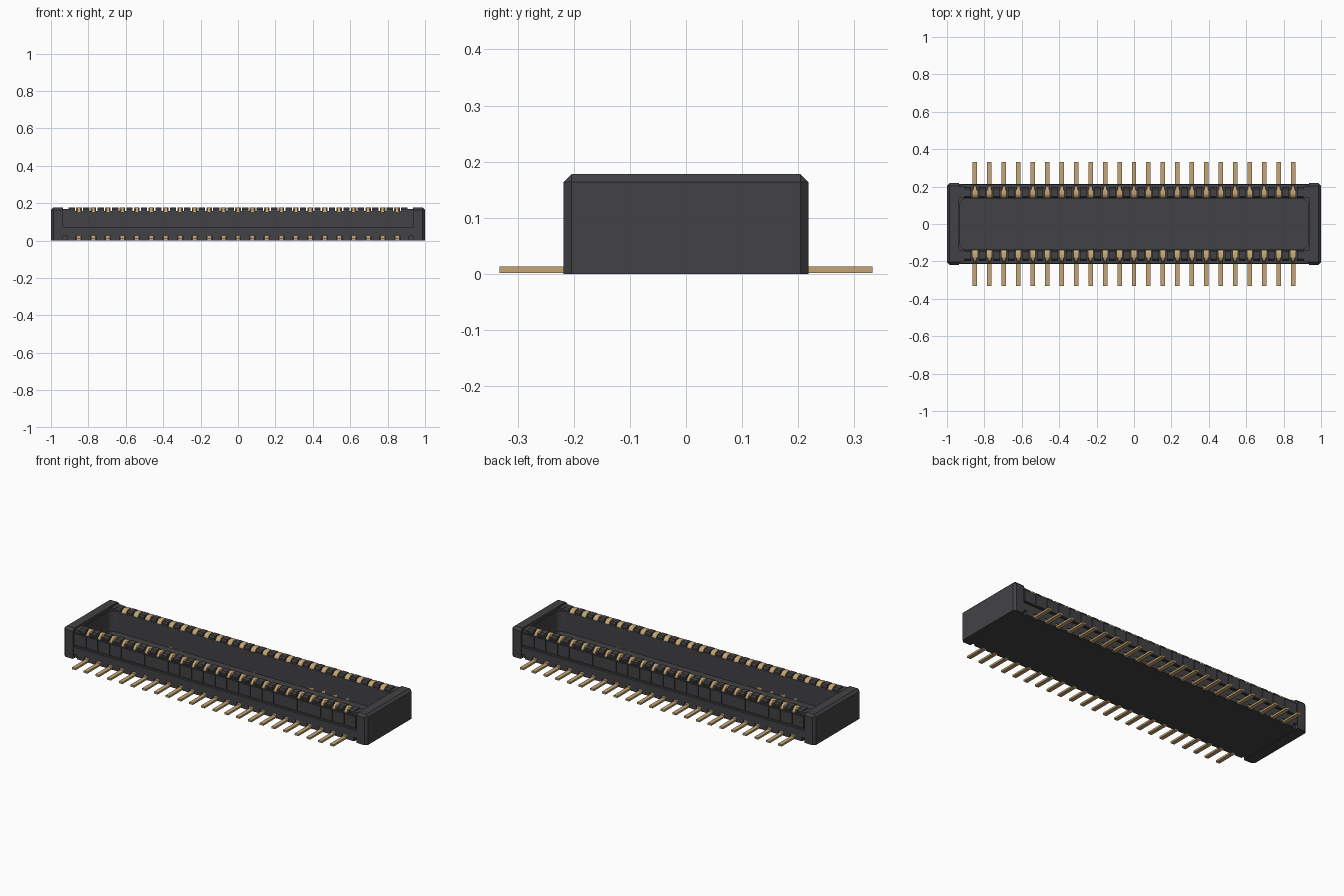
import bpy, bmesh, math
from mathutils import Vector

cube = bpy.data.objects.get("Cube")
if cube:
    bpy.data.objects.remove(cube, do_unlink=True)

COUNT, PITCH = 23, 0.0773
XS = [(i - (COUNT - 1) / 2) * PITCH for i in range(COUNT)]
GAPS = [(i - COUNT / 2) * PITCH for i in range(COUNT + 1)]


def material(name, color, rough):
    m = bpy.data.materials.new(name)
    m.use_nodes = True
    m.diffuse_color = (*color, 1)
    b = m.node_tree.nodes["Principled BSDF"]
    b.inputs["Base Color"].default_value = (*color, 1)
    b.inputs["Roughness"].default_value = rough
    return m


plastic = material("dark plastic", (0.055, 0.055, 0.06), 0.6)
gold = material("gold metal", (0.56, 0.38, 0.17), 0.5)


def finish(bm, name, mat):
    bmesh.ops.recalc_face_normals(bm, faces=bm.faces)
    mesh = bpy.data.meshes.new(name)
    bm.to_mesh(mesh)
    bm.free()
    mesh.materials.append(mat)
    ob = bpy.data.objects.new(name, mesh)
    bpy.context.collection.objects.link(ob)
    return ob


def add_box(bm, x0, x1, y0, y1, z0, z1):
    verts = bmesh.ops.create_cube(bm, size=1)["verts"]
    lo, hi = Vector((x0, y0, z0)), Vector((x1, y1, z1))
    for v in verts:
        v.co = Vector(((lo[i] + hi[i]) / 2 + v.co[i] * (hi[i] - lo[i]) for i in range(3)))
    return verts


def add_strip(bm, x, width, path, thick, side):
    """Sweep a bent metal strip along a (y, z) path, thickness to its left."""
    pts = [Vector(p) for p in path]
    other = []
    for i, p in enumerate(pts):
        d = (pts[min(i + 1, len(pts) - 1)] - pts[max(i - 1, 0)]).normalized()
        other.append(p + Vector((-d.y, d.x)) * thick)
    loop = pts + other[::-1]
    rings = [[bm.verts.new((x + s * width / 2, p.x * side, p.y)) for p in loop]
             for s in (-1, 1)]
    n, m = len(loop), len(pts)
    for i in range(n):
        j = (i + 1) % n
        bm.faces.new((rings[0][i], rings[0][j], rings[1][j], rings[1][i]))
    for ring in rings:
        for i in range(m - 1):
            bm.faces.new((ring[i], ring[i + 1], ring[n - 2 - i], ring[n - 1 - i]))
    return rings


def arc(cy, cz, r, a0, a1, steps=5):
    return [(cy + r * math.cos(math.radians(a0 + (a1 - a0) * t / steps)),
             cz + r * math.sin(math.radians(a0 + (a1 - a0) * t / steps)))
            for t in range(steps + 1)]


# Housing core with a rounded mating cavity
bm = bmesh.new()
add_box(bm, -0.95, 0.95, -0.2, 0.2, 0.002, 0.158)
housing = finish(bm, "housing_core", plastic)

bm = bmesh.new()
add_box(bm, -0.932, 0.932, -0.137, 0.137, 0.035, 0.3)
upright = [e for e in bm.edges if abs(e.verts[0].co.z - e.verts[1].co.z) > 0.1]
bmesh.ops.bevel(bm, geom=upright, offset=0.04, segments=5, profile=0.5, affect='EDGES')
cutter = finish(bm, "cavity_cutter", plastic)
cut = housing.modifiers.new("cavity", 'BOOLEAN')
cut.object = cutter
cut.operation = 'DIFFERENCE'
cut.solver = 'EXACT'
cutter.hide_render = True
cutter.hide_set(True)

# End blocks with chamfered tops and corners
for name, s in (("left_end_block", 1), ("right_end_block", -1)):
    bm = bmesh.new()
    add_box(bm, *sorted((s * 0.935, s * 1.0)), -0.218, 0.218, 0, 0.178)

    def outer(v):
        return abs(v.co.x) > 0.99

    edges = []
    for e in bm.edges:
        a, b = e.verts
        top = a.co.z > 0.1 and b.co.z > 0.1
        along_x = abs(a.co.x - b.co.x) > 0.01
        if (outer(a) and outer(b) and (top or abs(a.co.z - b.co.z) > 0.1)) or (top and along_x):
            edges.append(e)
    bmesh.ops.bevel(bm, geom=edges, offset=0.014, segments=1, affect='EDGES')
    finish(bm, name, plastic)

# Plain wall tops joining the contact rows to the end blocks
bm = bmesh.new()
for sx in (-1, 1):
    for sy in (-1, 1):
        add_box(bm, *sorted((sx * 0.905, sx * 0.94)), *sorted((sy * 0.139, sy * 0.2)), 0.15, 0.17)
finish(bm, "wall_corners", plastic)

# Outer wall bands: lower skirt, and upper panels split by narrow grooves
for name, s in (("back", 1), ("front", -1)):
    bm = bmesh.new()
    add_box(bm, -0.94, 0.94, *sorted((s * 0.19, s * 0.213)), 0.026, 0.07)
    for x in GAPS:
        add_box(bm, x - 0.024, x + 0.024, *sorted((s * 0.19, s * 0.213)), 0.002, 0.03)
    finish(bm, name + "_lower_skirt", plastic)

    bm = bmesh.new()
    add_box(bm, -0.94, 0.94, *sorted((s * 0.19, s * 0.208)), 0.08, 0.152)
    for x in GAPS:
        add_box(bm, x - 0.035, x + 0.035, *sorted((s * 0.19, s * 0.212)), 0.084, 0.15)
    finish(bm, name + "_upper_panels", plastic)

    # Dividing teeth between the contacts
    bm = bmesh.new()
    for x in GAPS:
        add_box(bm, x - 0.017, x + 0.017, *sorted((s * 0.139, s * 0.196)), 0.15, 0.176)
    top = [e for e in bm.edges if all(v.co.z > 0.17 for v in e.verts)
           and abs(e.verts[0].co.x - e.verts[1].co.x) > 0.01]
    bmesh.ops.bevel(bm, geom=top, offset=0.008, segments=1, affect='EDGES')
    finish(bm, name + "_teeth", plastic)

    # Contacts: up the inner wall, over the top, with a tapered tip
    bm = bmesh.new()
    path = [(0.149, 0.035)] + arc(0.164, 0.151, 0.015, 180, 90)
    path += arc(0.176, 0.151, 0.015, 90, 0) + [(0.191, 0.148)]
    for x in XS:
        for ring in add_strip(bm, x, 0.03, path, 0.012, s):
            for v in ring:
                if abs(v.co.y) > 0.184:
                    v.co.x = x + (v.co.x - x) * 0.55
    finish(bm, name + "_contacts", gold)

    # Solder tails bending out from under the wall
    bm = bmesh.new()
    tail = [(0.197, 0.028)] + arc(0.212, 0.017, 0.015, 180, 270)[1:] + [(0.332, 0.002)]
    for x in XS:
        add_strip(bm, x, 0.024, tail, 0.011, s)
    finish(bm, name + "_solder_tails", gold)
